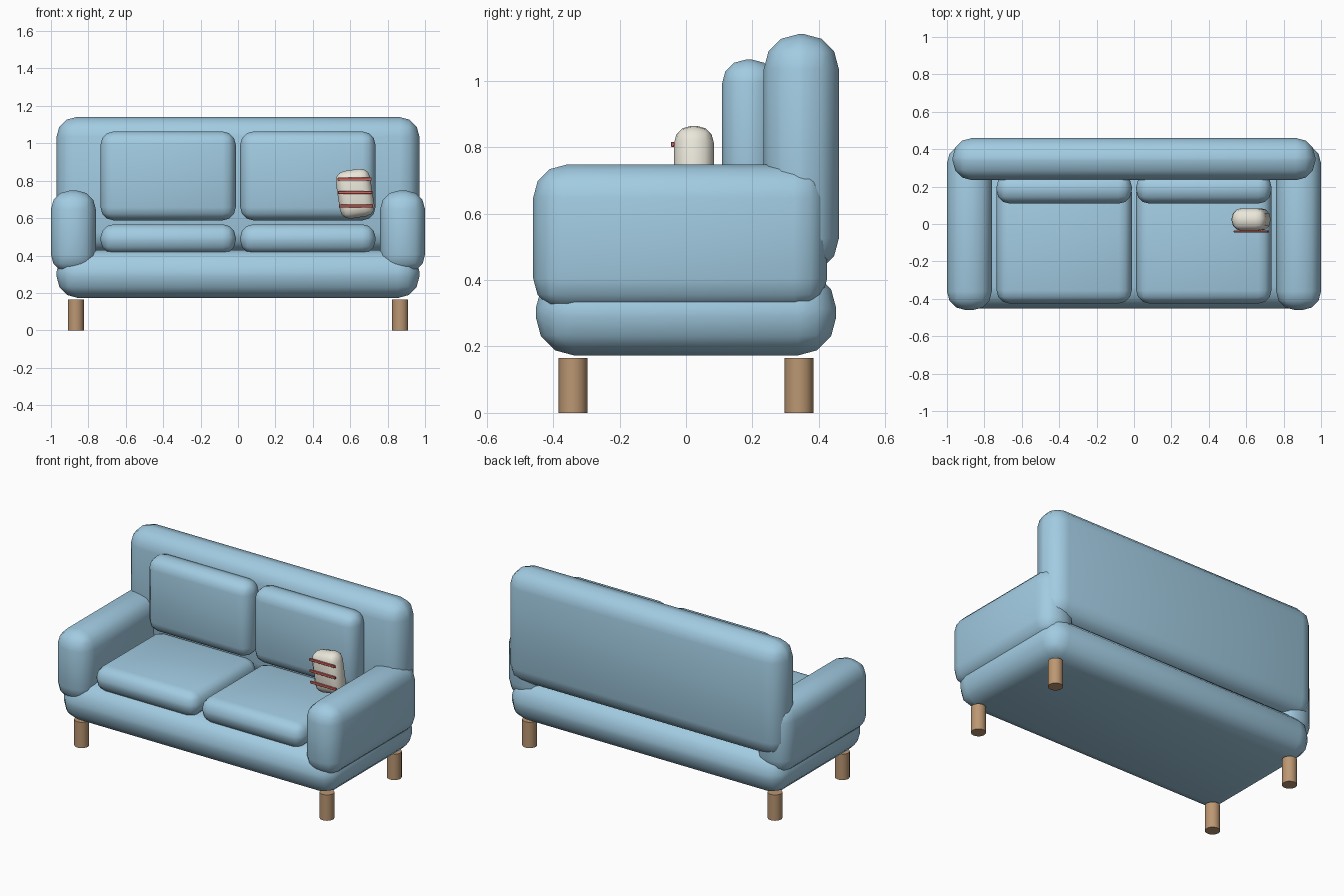
import bpy
import math

if "Cube" in bpy.data.objects:
    bpy.data.objects.remove(bpy.data.objects["Cube"])


def material(name, color):
    m = bpy.data.materials.new(name)
    m.diffuse_color = (*color, 1)
    m.use_nodes = True
    m.node_tree.nodes["Principled BSDF"].inputs["Base Color"].default_value = m.diffuse_color
    return m


BLUE = material("blue_fabric", (0.36, 0.60, 0.76))
WOOD = material("wood", (0.50, 0.31, 0.17))
CREAM = material("cream_fabric", (0.82, 0.79, 0.70))
RED = material("red_stripe", (0.66, 0.13, 0.11))


def finish(ob, name, mat):
    ob.name = name
    ob.data.materials.append(mat)
    bpy.ops.object.shade_smooth_by_angle(angle=math.radians(40))
    return ob


def padded_box(name, x, y, z, radius, mat=BLUE, tilt=0, segments=3):
    """Rounded box from (min, max) ranges along each axis."""
    bpy.ops.mesh.primitive_cube_add(
        size=1, location=[(a + b) / 2 for a, b in (x, y, z)])
    ob = bpy.context.object
    ob.scale = [b - a for a, b in (x, y, z)]
    bpy.ops.object.transform_apply(location=False, rotation=False, scale=True)
    bev = ob.modifiers.new("round", 'BEVEL')
    bev.width = radius
    bev.segments = segments
    bpy.ops.object.modifier_apply(modifier=bev.name)
    ob.rotation_euler.y = tilt
    return finish(ob, name, mat)


# Frame
padded_box("base", (-0.97, 0.97), (-0.452, 0.452), (0.173, 0.43), 0.115)
padded_box("backrest", (-0.97, 0.97), (0.234, 0.46), (0.42, 1.14), 0.105)

for side, s in (("left", -1), ("right", 1)):
    def span(a, b):
        return tuple(sorted((s * a, s * b)))

    # Arms and cushions
    padded_box(side + "_arm", span(0.76, 1.0), (-0.46, 0.425), (0.305, 0.747), 0.1)
    padded_box(side + "_seat_cushion", span(0.012, 0.735), (-0.425, 0.24), (0.41, 0.567), 0.07)
    padded_box(side + "_back_cushion", span(0.012, 0.735), (0.109, 0.27), (0.588, 1.063), 0.07)

    # Legs
    for end, y in (("front", -0.34), ("back", 0.34)):
        bpy.ops.mesh.primitive_cylinder_add(
            vertices=20, radius=0.043, depth=0.165, location=(s * 0.867, y, 0.0825))
        finish(bpy.context.object, f"{side}_{end}_leg", WOOD)

# Tilted throw pillow with stripes
padded_box("throw_pillow", (0.533, 0.719), (-0.036, 0.084), (0.602, 0.859), 0.052, CREAM, tilt=-0.15)
for i, (z, x0) in enumerate(((0.808, 0.533), (0.737, 0.535), (0.665, 0.54))):
    padded_box(f"pillow_stripe_{i + 1}", (x0, x0 + 0.182), (-0.045, -0.035),
               (z - 0.008, z + 0.008), 0.002, RED, segments=1)
